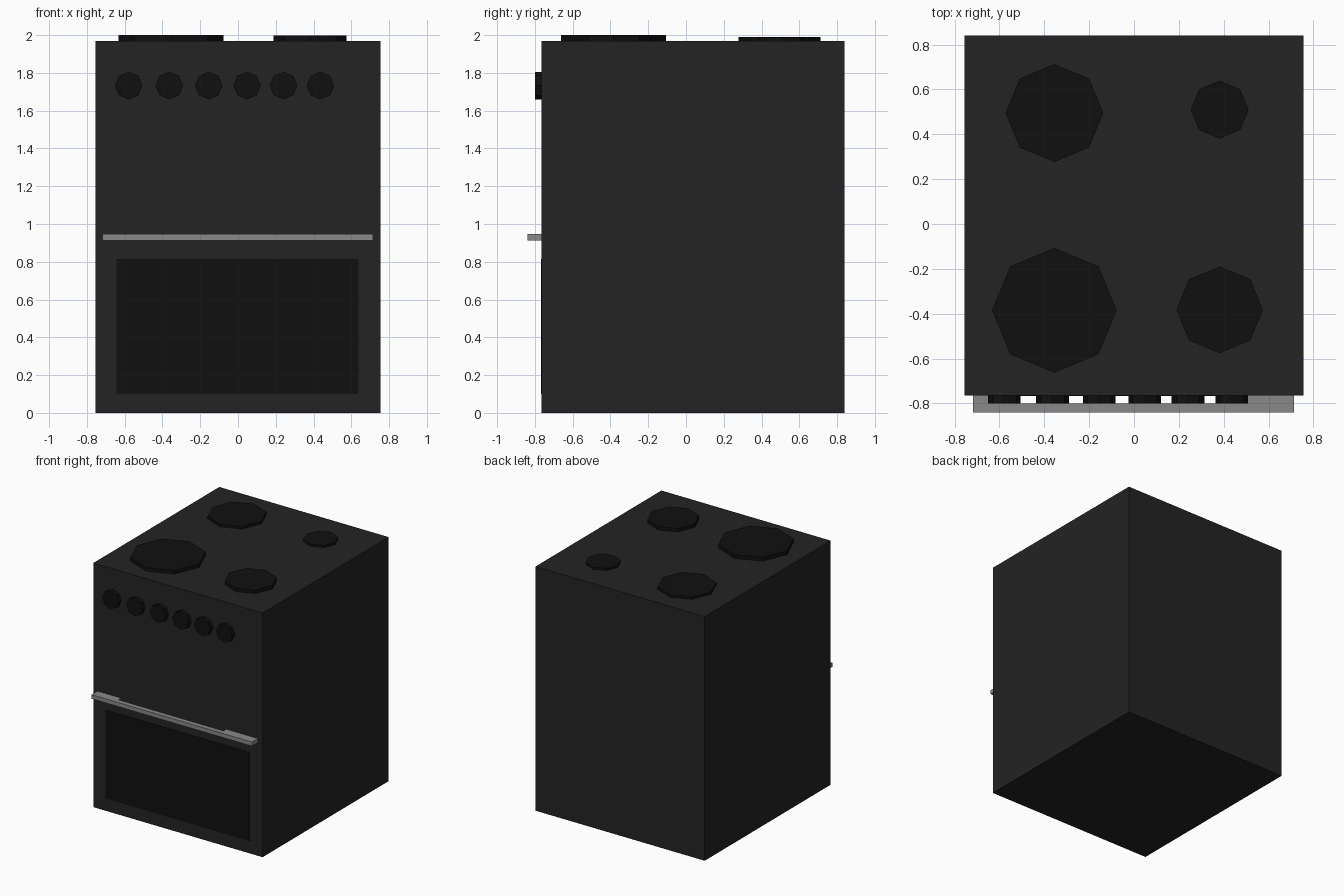
import bpy
from math import pi

if "Cube" in bpy.data.objects:
    bpy.data.objects.remove(bpy.data.objects["Cube"])


def material(name, v):
    m = bpy.data.materials.new(name)
    m.diffuse_color = (v, v, v, 1)
    m.use_nodes = True
    m.node_tree.nodes["Principled BSDF"].inputs["Base Color"].default_value = m.diffuse_color
    return m


CHARCOAL = material("charcoal", 0.017)
BLACK = material("black", 0.005)
STEEL = material("steel", 0.246)


def prism(name, outline, z0, z1, mat):
    """Extrude an xy outline (counter-clockwise) from z0 to z1."""
    n = len(outline)
    verts = [(x, y, z) for z in (z0, z1) for x, y in outline]
    faces = [tuple(reversed(range(n))), tuple(range(n, 2 * n))]
    faces += [(i, (i + 1) % n, n + (i + 1) % n, n + i) for i in range(n)]
    me = bpy.data.meshes.new(name)
    me.from_pydata(verts, [], faces)
    me.materials.append(mat)
    ob = bpy.data.objects.new(name, me)
    bpy.context.collection.objects.link(ob)
    return ob


def box(name, x0, x1, y0, y1, z0, z1, mat):
    return prism(name, [(x0, y0), (x1, y0), (x1, y1), (x0, y1)], z0, z1, mat)


def octagon(name, loc, r, depth, mat, rot=(0, 0, 0)):
    bpy.ops.mesh.primitive_cylinder_add(vertices=8, radius=r, depth=depth,
                                        location=loc, rotation=rot)
    ob = bpy.context.object
    ob.name = name
    ob.data.materials.append(mat)
    return ob


FRONT, TOP = -0.765, 1.97

# Cabinet and oven window
box("cabinet", -0.755, 0.755, FRONT, 0.84, 0, TOP, CHARCOAL)
box("oven_window", -0.643, 0.637, FRONT - 0.003, FRONT + 0.01, 0.10, 0.815, BLACK)

# Hot plates: x, y, radius, top height
plates = {
    "front_left": (-0.355, -0.385, 0.278, 2.0),
    "front_right": (0.382, -0.383, 0.193, 1.998),
    "back_left": (-0.355, 0.495, 0.218, 1.99),
    "back_right": (0.382, 0.51, 0.129, 1.988),
}
for name, (x, y, r, top) in plates.items():
    base = TOP - 0.01
    octagon(name + "_hot_plate", (x, y, (top + base) / 2), r, top - base, BLACK)

# Control knobs
for i, x in enumerate((-0.579, -0.364, -0.155, 0.048, 0.241, 0.436)):
    octagon(f"knob_{i + 1}", (x, FRONT - 0.0125, 1.733), 0.073, 0.045,
            BLACK, (pi / 2, 0, 0))

# Door handle: bar with a mount at each end
prism("door_handle", [(-0.718, -0.84), (0.714, -0.84), (0.714, FRONT), (0.43, FRONT),
                      (0.43, -0.80), (-0.51, -0.80), (-0.51, FRONT), (-0.718, FRONT)],
      0.913, 0.946, STEEL)
